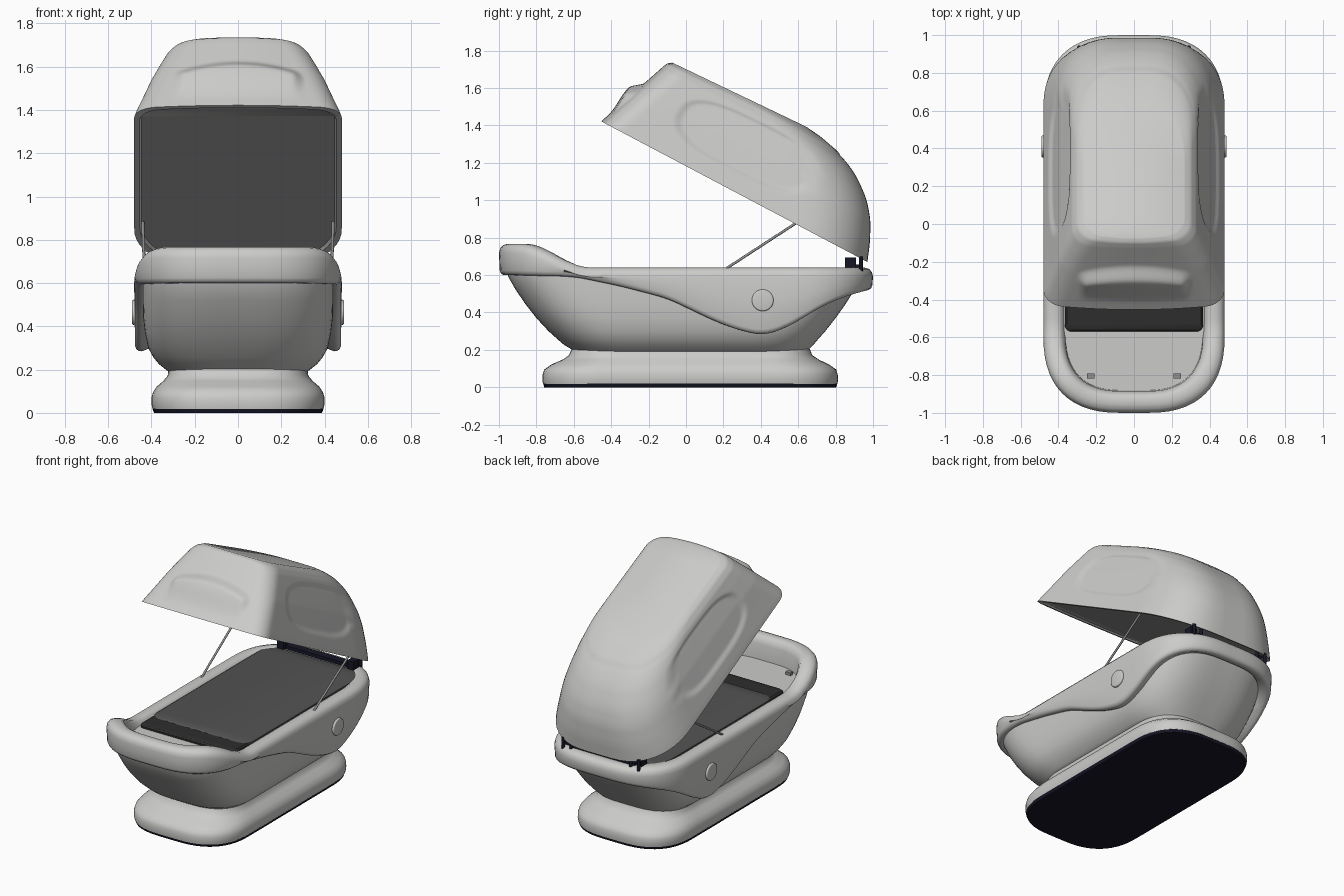
import bpy, bmesh, math
from mathutils import Vector

if "Cube" in bpy.data.objects:
    bpy.data.objects.remove(bpy.data.objects["Cube"])


def mat(name, r, g, b):
    m = bpy.data.materials.new(name)
    m.diffuse_color = (r, g, b, 1)
    m.use_nodes = True
    m.node_tree.nodes["Principled BSDF"].inputs["Base Color"].default_value = m.diffuse_color
    return m


SHELL = mat("warm white shell", .60, .60, .59)
PAD = mat("dark grey pad", .085, .085, .085)
EDGE = mat("charcoal", .027, .027, .027)
LINER = mat("lid liner grey", .42, .42, .41)
NAVY = mat("navy black", .008, .008, .019)
METAL = mat("strut metal", .28, .28, .28)


def finish(name, bm, mats, angle=40):
    bmesh.ops.recalc_face_normals(bm, faces=bm.faces)
    me = bpy.data.meshes.new(name)
    bm.to_mesh(me)
    bm.free()
    for m in mats:
        me.materials.append(m)
    me.polygons.foreach_set("use_smooth", [True] * len(me.polygons))
    me.set_sharp_from_angle(angle=math.radians(angle))
    ob = bpy.data.objects.new(name, me)
    bpy.context.collection.objects.link(ob)
    return ob


def lerp(table, t):
    for (a, va), (b, vb) in zip(table, table[1:]):
        if t <= b:
            return va + (vb - va) * (t - a) / (b - a)   # extends below the first entry
    (a, va), (b, vb) = table[-2:]
    return va + (vb - va) * (t - a) / (b - a)


def soft(table, t, step):
    """Table lookup averaged over a small window, to round off its kinks."""
    return sum(lerp(table, t + k * step) for k in range(-3, 4)) / 7


def smooth(t):
    t = min(1, max(0, t))
    return t * t * (3 - 2 * t)


def outline(hx, y0, y1, rx0, r0, rx1, r1, e=2.5, ne=10, nc=14, ns=40):
    """Rounded plan shape, front to back on the right, then mirrored."""
    def corner(a):
        return max(0, math.sin(a)) ** (2 / e), max(0, math.cos(a)) ** (2 / e)
    p = [((hx - rx0) * (i + .5) / ne, y0) for i in range(ne)]
    for i in range(nc + 1):
        s, c = corner(math.pi / 2 * i / nc)
        p.append((hx - rx0 + rx0 * s, y0 + r0 - r0 * c))
    p += [(hx, y0 + r0 + (y1 - r1 - y0 - r0) * i / ns) for i in range(1, ns)]
    for i in range(nc + 1):
        s, c = corner(math.pi / 2 * (1 - i / nc))
        p.append((hx - rx1 + rx1 * s, y1 - r1 + r1 * c))
    p += [((hx - rx1) * (ne - i - .5) / ne, y1) for i in range(ne)]
    return p + [(-x, y) for x, y in reversed(p)]


def loft(name, rings, mats, closed=False, caps=(None, None), angle=40):
    bm = bmesh.new()
    vs = [[bm.verts.new(c) for c in ring] for ring in rings]
    n = len(vs[0])
    pairs = list(zip(vs, vs[1:])) + ([(vs[-1], vs[0])] if closed else [])
    for a, b in pairs:
        for i in range(n):
            j = (i + 1) % n
            bm.faces.new((a[i], a[j], b[j], b[i]))
    for ring, m in zip((vs[0], vs[-1]), caps):
        if m is not None:          # cap made of strips from side to side
            for i in range(n // 2 - 1):
                f = bm.faces.new((ring[i], ring[i + 1], ring[n - 2 - i], ring[n - 1 - i]))
                f.material_index = m
    return finish(name, bm, mats, angle)


def stack(name, levels, r, mats, caps=(0, 0), angle=40):
    rings = [[(x, y, z) for x, y in outline(hx, y0, y1, r * hx, r * hx, r * hx, r * hx)]
             for hx, y0, y1, z in levels]
    return loft(name, rings, mats, caps=caps, angle=angle)


def cylinder(name, a, b, r, m, bevel=0):
    a, b = Vector(a), Vector(b)
    bm = bmesh.new()
    bmesh.ops.create_cone(bm, cap_ends=True, segments=32, radius1=r, radius2=r, depth=(b - a).length)
    if bevel:
        bmesh.ops.bevel(bm, geom=[e for e in bm.edges if abs(e.verts[0].co.z - e.verts[1].co.z) < 1e-5],
                        offset=bevel, segments=3, affect='EDGES', profile=.5)
    ob = finish(name, bm, [m])
    ob.location = (a + b) / 2
    ob.rotation_euler = (b - a).to_track_quat('Z', 'Y').to_euler()
    return ob


def box(name, c, s, m):
    bm = bmesh.new()
    bmesh.ops.create_cube(bm, size=1)
    for v in bm.verts:
        v.co = Vector(c) + Vector([v.co[i] * s[i] for i in range(3)])
    return finish(name, bm, [m])


# Pedestal with dark sole
stack("sole", [(.388, -.758, .803, 0), (.396, -.764, .809, .02)], .85, [NAVY])
stack("pedestal", [(.395, -.765, .81, .018), (.40, -.768, .813, .04), (.40, -.766, .811, .07),
                   (.393, -.758, .803, .095), (.375, -.72, .765, .122), (.345, -.66, .71, .148),
                   (.325, -.625, .675, .172), (.32, -.61, .66, .21)], .85, [SHELL])

# Tub body with its deck
stack("tub", [(.32, -.60, .65, .19), (.34, -.615, .66, .205), (.365, -.65, .68, .225), (.39, -.685, .705, .255),
              (.415, -.735, .745, .30), (.43, -.80, .80, .37), (.438, -.855, .85, .44),
              (.44, -.91, .90, .52), (.44, -.95, .94, .59), (.44, -.955, .945, .61)], .85, [SHELL])

# Rim: raised at the front, sweeping down into a skirt on the sides
SKIRT = [(-1, .60), (-.6, .592), (-.35, .54), (-.1, .475), (.15, .355), (.28, .305), (.42, .275),
         (.55, .325), (.75, .44), (.88, .49), (1, .52)]


def rim_top(y):
    return .64 + .127 * smooth((-.50 - y) / .42)


PROFILE = [(.12, 'a', .585), (.115, 't', -.05), (.10, 't', -.012), (.08, 't', 0), (.045, 't', 0),
           (.02, 't', -.008), (.006, 't', -.025), (0, 't', -.05), (.002, 'm', 0), (.004, 'b', .025),
           (.010, 'b', .010), (.022, 'b', .001), (.036, 'b', 0), (.075, 'b', .015)]
rings = []
base = outline(.48, -1, 1, .42, .42, .42, .42)
for d, kind, k in PROFILE:
    ring = []
    for (x, y), (_, yb) in zip(outline(.48 - d, d - 1, 1 - d, .42 - d, .42 - d, .42 - d, .42 - d), base):
        t, b = rim_top(yb), soft(SKIRT, yb, .02)
        z = {'a': k, 't': t + k, 'm': (t - .05 + b + .025) / 2, 'b': b + k}[kind]
        ring.append((x, y, z))
    rings.append(ring)
loft("rim", rings, [SHELL], closed=True, angle=50)

# Bed pad with a darker foot strip
stack("bed_pad", [(.372, -.44, .87, .60), (.372, -.44, .87, .63), (.36, -.43, .86, .638)], .25, [PAD])
stack("foot_strip", [(.366, -.57, -.38, .60), (.366, -.57, -.38, .622), (.356, -.56, -.39, .632)], .12, [EDGE])

# Lid in its own closed frame: y runs from the front edge (-) to the hinge (0)
WIDTH = [(0, .48), (.03, .472), (.12, .443), (.25, .402), (.36, .358), (.43, .328), (.465, .302), (.486, .265)]
BACK = [(0, 0), (.10, .037), (.21, .092), (.30, .165), (.392, .284), (.45, .42), (.475, .53), (.486, .62)]
FRONT = [(0, 1.58), (.44, 1.425), (.47, 1.412), (.486, 1.39)]


def lid_ring(v, d=0, detail=True):
    w, uf = lerp(WIDTH, v) - d, lerp(FRONT, v) - d
    ub = (soft(BACK, v, .01) if v < .44 else lerp(BACK, v)) + d
    ring = []
    for x, y in outline(w, -uf, -ub, .11, .10, w * .8, .40, 2.3, 24, 12, 56):
        u = -y
        if u > uf - .1:                               # bowed front
            u += .03 * (1 - (x / w) ** 2) * smooth((u - uf + .1) / .1)
        h = v * (1 - .065 * max(0, (u - .64) / .8))
        if detail:
            if u > uf - .05:                          # hooded grip on the front
                arc = .315 - .06 * (x / .28) ** 2
                g = smooth((arc - v) / .07) * smooth((v - .04) / .22) * smooth((.31 - abs(x)) / .06)
                u += .042 * g
            q = (abs((u - .865) / .41) ** 3.2 + abs((v - .25) / .155) ** 2.6) ** .35
            if abs(x) > .15:                          # sunken side panels
                x -= math.copysign(.012 * smooth((1.0 - q) / .12), x)
        ring.append((x, -u, h))
    return ring


lv = [.486 * (1 - (1 - i / 44) ** 1.25) for i in range(45)]
rings = [lid_ring(.012, .03, False), lid_ring(0, .025, False)] + [lid_ring(v) for v in lv]
lid = loft("lid", rings, [SHELL, LINER], caps=(1, 0), angle=45)
lid.location = (0, .97, .67)
lid.rotation_euler = (math.radians(-27.84), 0, 0)

# Hinge
box("hinge_bar", (0, .90, .645), (.50, .05, .025), NAVY)
for s in (-1, 1):
    box("hinge_block", (s * .27, .88, .665), (.05, .06, .06), NAVY)
    for x in (.23, .29):
        cylinder("hinge_post", (s * x, .935, .62), (s * x, .935, .70), .011, NAVY)
    # Lid struts, side buttons and small clips in the foot well
    cylinder("strut", (s * .432, .2, .625), (s * .44, .61, .892), .007, METAL)
    cylinder("side_button", (s * .45, .41, .465), (s * .491, .41, .465), .058, SHELL, .008)
    box("well_clip", (s * .23, -.805, .62), (.04, .025, .02), METAL)
